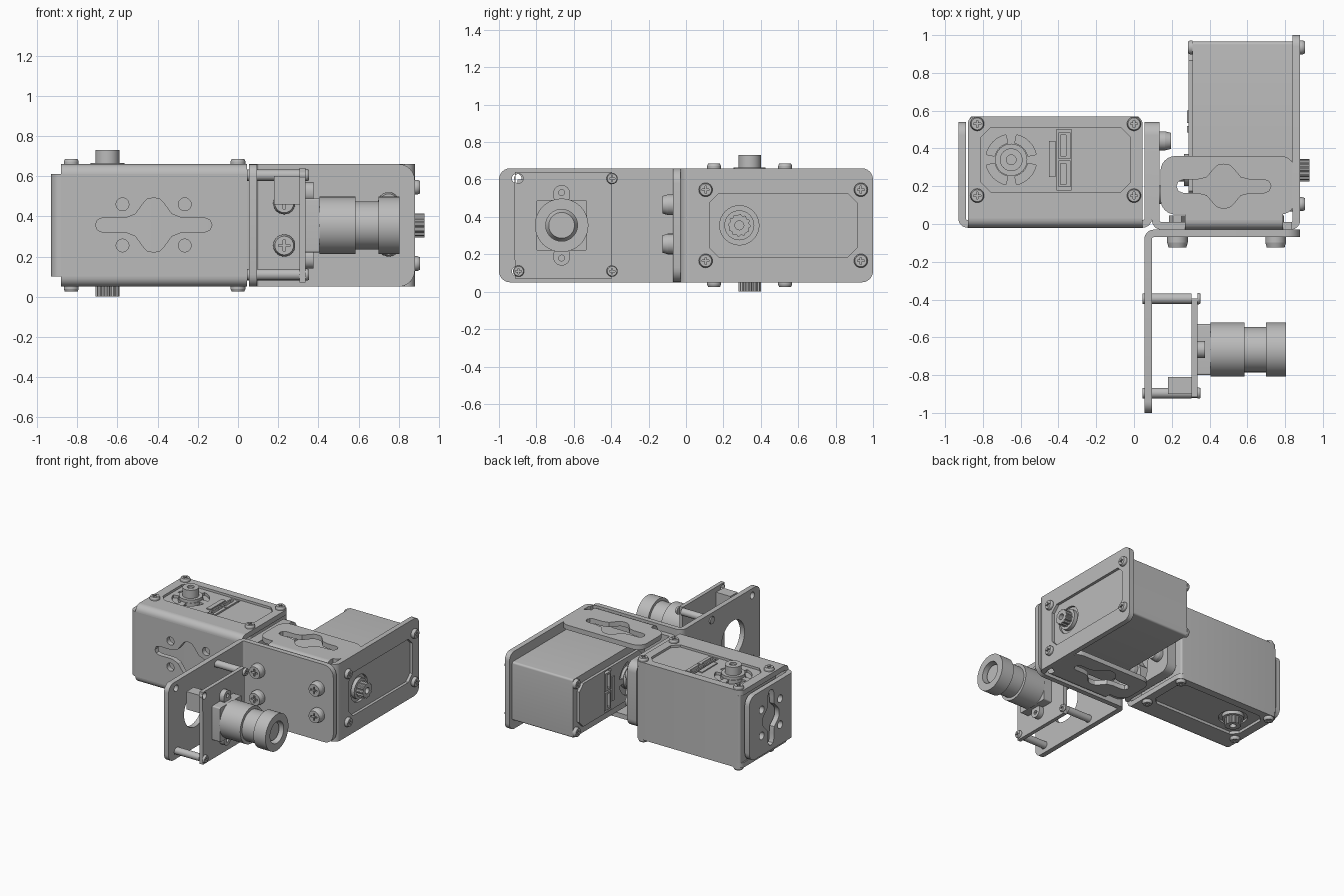
import bpy, bmesh, math
from mathutils import Matrix, Vector
from mathutils.geometry import tessellate_polygon

if "Cube" in bpy.data.objects:
    bpy.data.objects.remove(bpy.data.objects["Cube"])

GREY = (0.5, 0.5, 0.5, 1)
metal = bpy.data.materials.new("plain grey")
metal.use_nodes = True
metal.diffuse_color = GREY
metal.node_tree.nodes["Principled BSDF"].inputs["Base Color"].default_value = GREY


def frame(u, v, w, origin=(0, 0, 0)):
    m = Matrix((u, v, w)).transposed().to_4x4()
    m.translation = origin
    return m


X, Y, Z = Vector((1, 0, 0)), Vector((0, 1, 0)), Vector((0, 0, 1))
FACE_Z = frame(X, Y, Z)      # outline in x, y
FACE_X = frame(Y, Z, X)      # outline in y, z
FACE_Y = frame(X, Z, -Y)     # outline in x, z, depth towards the front


def at(m, u, v, w=0):
    return m @ Matrix.Translation((u, v, w))


# Outlines
def circle(r, u=0, v=0, n=32):
    return [(u + r * math.cos(k * math.tau / n), v + r * math.sin(k * math.tau / n)) for k in range(n)]


def arc(r, a0, a1, u=0, v=0, n=8):
    angles = [math.radians(a0 + (a1 - a0) * k / n) for k in range(n + 1)]
    return [(u + r * math.cos(a), v + r * math.sin(a)) for a in angles]


def band(r0, r1, a0, a1, u=0, v=0):
    return arc(r1, a0, a1, u, v) + arc(r0, a1, a0, u, v)


def rect(u0, v0, u1, v1, radii=0, n=6):
    """Corners in order: low-low, high-low, high-high, low-high."""
    if not isinstance(radii, tuple):
        radii = (radii,) * 4
    corners = [(u0, v0, 1, 1), (u1, v0, -1, 1), (u1, v1, -1, -1), (u0, v1, 1, -1)]
    pts = []
    for k, ((u, v, su, sv), r) in enumerate(zip(corners, radii)):
        if r:
            pts += arc(r, 180 + 90 * k, 270 + 90 * k, u + su * r, v + sv * r, n)
        else:
            pts.append((u, v))
    return pts


def horn_slot(u, v, half, upright=False):
    q = [(half, 0), (half - .01, .025), (half - .035, .035), (.14, .035), (.09, .055), (.05, .11), (.03, .13), (0, .135)]
    s = half / .29
    q = [(a, b * s if b > .035 else b) for a, b in q]
    pts = q + [(-a, b) for a, b in q[-2::-1]]
    pts += [(a, -b) for a, b in pts[-2:0:-1]]
    return [(u + b, v - a) if upright else (u + a, v + b) for a, b in pts]


def plus(r, t):
    return [(r, -t), (r, t), (t, t), (t, r), (-t, r), (-t, t), (-r, t), (-r, -t), (-t, -t), (-t, -r), (t, -r), (t, -t)]


# Solid sheet from an outline with holes
def plate(name, m, outline, w0, w1, holes=(), taper=1):
    loops = [[Vector((a, b, 0)) for a, b in loop] for loop in (outline, *holes)]
    flat = [p for loop in loops for p in loop]
    bm = bmesh.new()
    low = [bm.verts.new((p.x, p.y, w0)) for p in flat]
    high = [bm.verts.new((p.x * taper, p.y * taper, w1)) for p in flat]
    for tri in tessellate_polygon(loops):
        if len(set(tri)) == 3:
            bm.faces.new([low[i] for i in tri])
            bm.faces.new([high[i] for i in reversed(tri)])
    start = 0
    for loop in loops:
        n = len(loop)
        for k in range(n):
            i, j = start + k, start + (k + 1) % n
            bm.faces.new((low[i], low[j], high[j], high[i]))
        start += n
    bm.transform(m)
    bmesh.ops.recalc_face_normals(bm, faces=bm.faces)
    mesh = bpy.data.meshes.new(name)
    bm.to_mesh(mesh)
    bm.free()
    mesh.materials.append(metal)
    mesh.shade_smooth()
    mesh.set_sharp_from_angle(angle=math.radians(30))
    ob = bpy.data.objects.new(name, mesh)
    bpy.context.collection.objects.link(ob)
    return ob


def screw(name, m, r, h):
    plate(name + "_base", m, circle(r, n=24), 0, h * .5)
    plate(name + "_head", m, circle(r, n=24), h * .5, h, [plus(r * .6, r * .13)], taper=.85)


WINDOW = (-.16, -.17, .63, .17)
SCREWS = [(l, w) for l in (-.18, .65) for w in (-.19, .19)]


# Servo: origin on the output axis, length along u, depth along w
def servo(name, m, top_sheet):
    plate(name + "_body", m, rect(-.22, -.23, .68, .23, .015), 0, .53)
    vents = [band(.09, .135, k * 90 + 12, k * 90 + 78) for k in range(4)]
    socket = rect(.24, -.16, .32, .16)
    panel = rect(*WINDOW, .05, 1)
    plate(name + "_idler_panel", m, panel, .53, .552, vents + [socket])
    for v in (-.075, .075):
        plate(name + "_connector", m, rect(.25, v - .07, .315, v + .07), .53, .56,
              [rect(.262, v - .055, .29, v + .055)])
    plate(name + "_connector_guard", m, rect(.2, -.09, .235, .1), .55, .56)
    plate(name + "_idler_collar", m, circle(.085), .53, .575)
    plate(name + "_idler_cap", m, circle(.06), .57, .64, [circle(.026)])
    plate(name + "_idler_bolt", m, circle(.026), .57, .625)
    plate(name + "_output_panel", m, panel, -.018, 0, [circle(.105)])
    spline = [(r * math.cos(a), r * math.sin(a)) for k in range(48)
              for r, a in [((.06, .06, .053, .053)[k % 4], k * math.tau / 48)]]
    plate(name + "_output_spline", m, spline, -.088, 0, [circle(.024)])
    plate(name + "_output_hub", m, circle(.08), -.03, 0)
    flip = Matrix.Rotation(math.pi, 4, "X")
    for l, w in SCREWS:
        screw(name + "_top_screw", at(m, l, w, .53 + top_sheet), .037, .025)
        screw(name + "_bottom_screw", at(m, l, w, -.04) @ flip, .037, .025)


servo_a = frame(X, Y, Z, (-.65, .34, .09))
servo_b = frame(Y, -Z, -X, (.84, .285, .355))
servo("left_servo", servo_a, .04)
servo("right_servo", servo_b, 0)

# Left bracket: front plate, top and bottom frames, two end tabs
front_holes = [circle(.032, u, v, 20) for u in (-.575, -.265) for v in (.255, .46)]
plate("left_bracket_front", FACE_Y, rect(-.88, .1, .045, .61), -.02, .02,
      front_holes + [horn_slot(-.42, .357, .29)])
window_a = rect(-.81, .17, -.02, .51, .05, 1)
for name, z, bend_z, a in (("top", .62, .61, -90), ("bottom", .05, .1, 180)):
    plate(f"left_bracket_{name}", FACE_Z, rect(-.88, .03, .045, .57, (0, 0, .04, .04)), z, z + .04, [window_a])
    a0, a1 = (90, 180) if name == "top" else (180, 270)
    plate(f"left_bracket_{name}_bend", FACE_X, band(.01, .05, a0, a1, .03, bend_z), -.88, .045)
tab_holes = [circle(.03, u, v, 20) for u in (.155, .385) for v in (.255, .46)]
for name, x, bend_x, a in (("outer", -.93, -.88, 180), ("inner", .055, .045, 270)):
    plate(f"left_bracket_{name}_tab", FACE_X, rect(.03, .1, .54, .61, (0, .07, .07, 0)), x, x + .04,
          tab_holes + [horn_slot(.27, .357, .22, True)])
    plate(f"left_bracket_{name}_bend", FACE_Z, band(.01, .05, a, a + 90, bend_x, .03), .1, .61)

# Right bracket: base, side tab, servo plate, upper and lower tabs
plate("right_bracket_base", FACE_Y, rect(.145, .1, .83, .61), -.01, .03)
plate("right_bracket_side_tab", FACE_X, rect(.02, .1, .54, .61, (0, .07, .07, 0)), .095, .135,
      [horn_slot(.27, .357, .22, True)])
plate("right_bracket_side_bend", FACE_Z, band(.01, .05, 180, 270, .145, .02), .1, .61)
window_b = rect(.125, .185, .915, .525, .05, 1)
plate("right_bracket_servo_plate", FACE_X, rect(.02, .05, 1, .66, (0, .06, .06, 0)), .84, .88, [window_b])
plate("right_bracket_servo_bend", FACE_Z, band(.01, .05, 270, 360, .83, .02), .05, .66)
for name, z, bend_z, a in (("upper", .622, .61, 90), ("lower", .05, .1, 180)):
    plate(f"right_bracket_{name}_tab", FACE_Z, rect(.14, .05, .855, .36, .08), z, z + .038,
          [horn_slot(.475, .2, .25)])
    plate(f"right_bracket_{name}_neck", FACE_Z, rect(.27, .02, .79, .06), z, z + .038)
    plate(f"right_bracket_{name}_bend", FACE_X, band(.01, .05, a, a + 90, .02, bend_z), .27, .79)

# Camera bracket
stand_spots = [(y, z) for y in (-.905, -.405) for z in (.11, .605)]
plate("camera_plate", FACE_X, rect(-1, .05, -.08, .66, (.06, 0, 0, .06)), .055, .095,
      [circle(.143, -.665, .355)] + [circle(.026, y, z, 16) for y, z in stand_spots])
plate("camera_bracket_bend", FACE_Z, band(.01, .05, 90, 180, .105, -.08), .05, .66)
plate("camera_bracket_flange", FACE_Y, rect(.105, .05, .88, .66, (0, .08, .08, 0)), .03, .07)

# Bolts joining the brackets
for z in (.255, .465):
    for x in (.23, .75):
        screw("flange_bolt", at(FACE_Y, x, z, .07), .055, .055)
        plate("flange_nut", at(FACE_Y, x, z), circle(.045, n=6), -.045, -.01)
    for y in (.155, .44):
        screw("side_bolt", at(FACE_X, y, z, .135), .05, .06)

# Camera board on standoffs (one corner is left empty)
plate("camera_board", FACE_X, rect(-.915, .07, -.395, .64), .305, .335,
      [circle(.025, -.895, .605, 16)])
for y, z in stand_spots:
    if (y, z) == (-.905, .605):
        continue
    post = at(FACE_X, y + .01, z)
    plate("standoff", post, circle(.028, n=16), .045, .305)
    screw("board_screw", at(post, 0, 0, .335), .03, .018)
plate("board_connector", FACE_X, rect(-.9, .46, -.81, .6), .18, .305, [rect(-.88, .49, -.83, .57)])

# Lens holder and barrel
lens = at(FACE_X, -.665, .355)
plate("lens_holder", lens, rect(-.135, -.135, .135, .135, .01), .335, .405)
for s in (-1, 1):
    plate("lens_holder_ear", lens, rect(-.045, s * .165 - .05, .045, s * .165 + .05, .044), .335, .375,
          [circle(.016, 0, s * .175, 12)])
for name, r, x0, x1 in (("rear", .143, .405, .585), ("waist", .12, .585, .7), ("collar", .143, .7, .745)):
    plate(f"lens_{name}", lens, circle(r, n=48), x0, x1)
plate("lens_rim", lens, circle(.143, n=48), .745, .805, [circle(.085, n=48)])
plate("lens_glass", lens, circle(.086, n=48), .745, .775, taper=.8)
